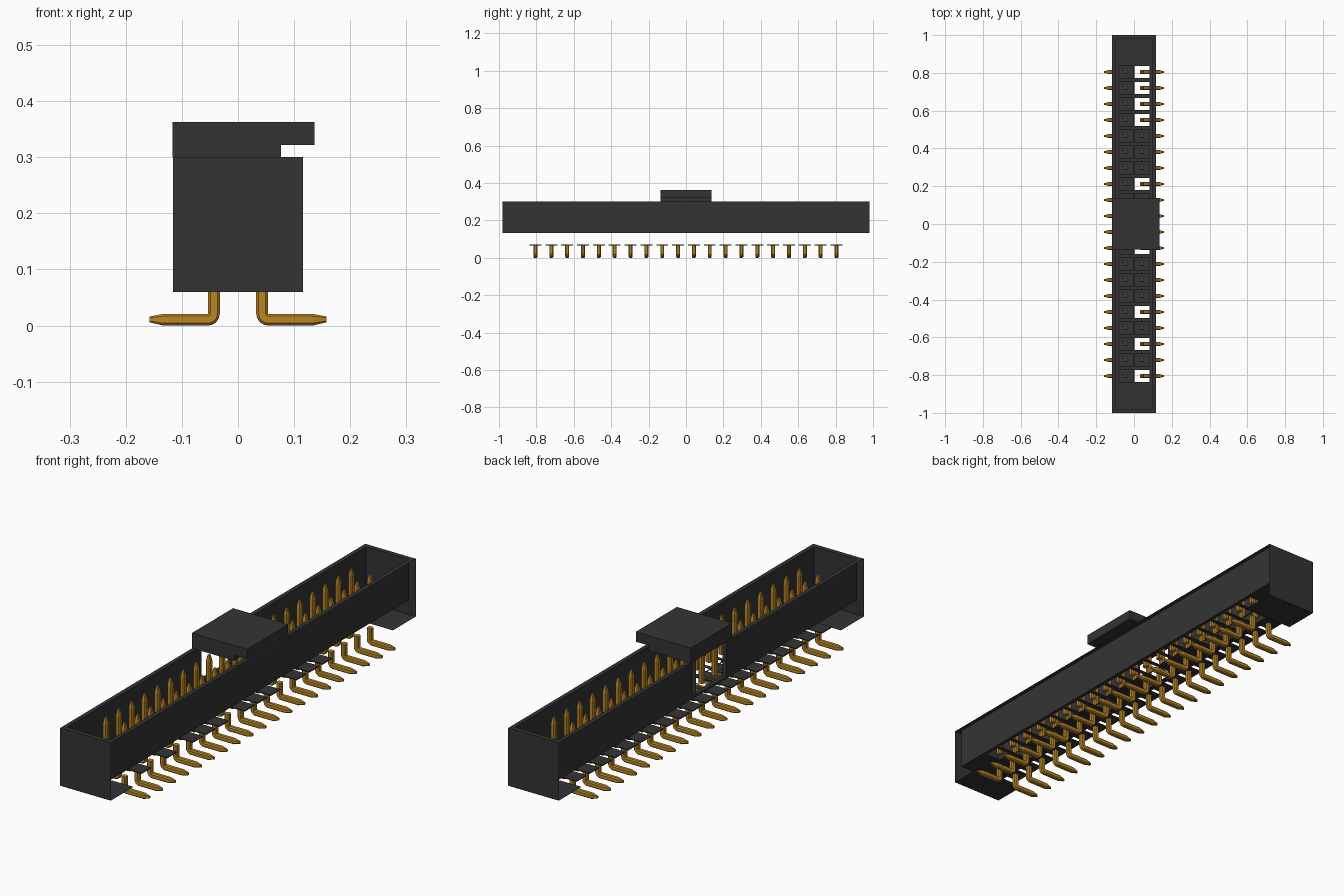
import bpy, bmesh, math
from mathutils import Vector

cube = bpy.data.objects.get("Cube")
if cube:
    bpy.data.objects.remove(cube)


def material(name, rgb):
    m = bpy.data.materials.new(name)
    m.use_nodes = True
    m.diffuse_color = (*rgb, 1)
    bsdf = next(n for n in m.node_tree.nodes if n.type == 'BSDF_PRINCIPLED')
    bsdf.inputs["Base Color"].default_value = (*rgb, 1)
    bsdf.inputs["Roughness"].default_value = 0.6
    return m


BLACK = material("black plastic", (0.034, 0.034, 0.034))
GOLD = material("gold metal", (0.49, 0.24, 0.018))


def finish(name, bm, mat, recalc=True):
    bmesh.ops.remove_doubles(bm, verts=bm.verts, dist=0.0001)
    if recalc:
        bmesh.ops.recalc_face_normals(bm, faces=bm.faces)
    me = bpy.data.meshes.new(name)
    bm.to_mesh(me)
    bm.free()
    me.materials.append(mat)
    ob = bpy.data.objects.new(name, me)
    bpy.context.collection.objects.link(ob)
    return ob


def sheet(bm, us, vs, place, skip=lambda u, v: False):
    """Grid of flat faces between cut lines us and vs; skip() leaves openings."""
    for a, b in zip(us, us[1:]):
        for c, d in zip(vs, vs[1:]):
            if not skip((a + b) / 2, (c + d) / 2):
                bm.faces.new([bm.verts.new(place(u, v))
                              for u, v in ((a, c), (b, c), (b, d), (a, d))])


def sweep(bm, sections):
    """Chamfered bar through (inner point, outer point, y centre, half width)."""
    rings = []
    for inner, outer, y, w in sections:
        a, b = Vector((inner[0], y, inner[1])), Vector((outer[0], y, outer[1]))
        mid, half = (a + b) / 2, (a - b) / 2
        k = 0.6
        corners = ((1, k), (k, 1), (-k, 1), (-1, k), (-1, -k), (-k, -1), (k, -1), (1, -k))
        rings.append([bm.verts.new(mid + half * s + Vector((0, w * t, 0)))
                      for s, t in corners])
    for r, q in zip(rings, rings[1:]):
        for i in range(8):
            j = (i + 1) % 8
            bm.faces.new((r[i], r[j], q[j], q[i]))
    bm.faces.new(rings[0])
    bm.faces.new(rings[-1])


def mirror_x(ob):
    ob.modifiers.new("mirror", 'MIRROR').use_axis[0] = True


# Main dimensions
W, L = 0.116, 1.0             # outer half width and half length
CW, CL = 0.098, 0.98          # cavity half width and half length
BASE, FLOOR, RIM = 0.06, 0.132, 0.30
PIN_X, CELL_X, CELL_Y = 0.043, 0.04, 0.032
PIN_Y = [(i - 9.5) * 0.0847 for i in range(20)]

# End walls
for name, s in (("front_end_wall", -1), ("back_end_wall", 1)):
    bm = bmesh.new()
    sheet(bm, (-W, W), (BASE, RIM), lambda u, v: (u, s * L, v))
    sheet(bm, (-CW, CW), (FLOOR, RIM), lambda u, v: (u, s * CL, v))
    sheet(bm, (-W, W), (0.85, L), lambda u, v: (u, s * v, BASE))
    finish(name, bm, BLACK)

# Top rim
bm = bmesh.new()
sheet(bm, (-W, -CW, CW, W), (-L, -CL, CL, L), lambda u, v: (u, v, RIM),
      lambda u, v: abs(u) < CW and abs(v) < CL)
finish("top_rim", bm, BLACK)

# Long cavity walls, one with the keying slot
SLOT, SILL = 0.10, 0.155
bm = bmesh.new()
sheet(bm, (-CL, CL), (FLOOR, RIM), lambda u, v: (CW, u, v))
finish("left_cavity_wall", bm, BLACK)
bm = bmesh.new()
sheet(bm, (-CL, -SLOT, SLOT, CL), (FLOOR, SILL, RIM), lambda u, v: (-CW, u, v),
      lambda u, v: abs(u) < SLOT and v > SILL)
finish("right_cavity_wall", bm, BLACK)
bm = bmesh.new()
for s in (-1, 1):
    sheet(bm, (-W, -CW), (SILL, RIM), lambda u, v: (u, s * SLOT, v))
sheet(bm, (-W, -CW), (-SLOT, SLOT), lambda u, v: (u, v, SILL))
finish("key_slot_frame", bm, BLACK)

# Cavity floor with a rectangular opening for each pin
xs = [-CW] + [s * PIN_X + t * CELL_X for s in (-1, 1) for t in (-1, 1)] + [CW]
ys = [-CL] + [y + t * CELL_Y for y in PIN_Y for t in (-1, 1)] + [CL]
bm = bmesh.new()
sheet(bm, xs, ys, lambda u, v: (u, v, FLOOR),
      lambda u, v: abs(abs(u) - PIN_X) < 0.005
      and min(abs(v - y) for y in PIN_Y) < 0.005)
finish("cavity_floor", bm, BLACK, recalc=False)

# Thin seats around the pins; some on the left row are open
OPEN = {0, 2, 4, 8, 12, 16, 17, 18, 19}
bm = bmesh.new()
for i, y in enumerate(PIN_Y):
    for s in (-1, 1):
        if s > 0 and i in OPEN:
            continue
        made = bmesh.ops.create_cube(bm, size=1)["verts"]
        bmesh.ops.scale(bm, verts=made, vec=(2 * CELL_X, 2 * CELL_Y, 0.004))
        bmesh.ops.translate(bm, verts=made, vec=(s * PIN_X, y, 0.069))
finish("pin_seats", bm, BLACK)

# Bridge over the middle with an overhanging lip
profile = [(-0.117, RIM), (0.077, RIM), (0.077, 0.322), (0.136, 0.322),
           (0.136, 0.363), (-0.117, 0.363)]
bm = bmesh.new()
face = bm.faces.new([bm.verts.new((x, -0.135, z)) for x, z in profile])
ext = bmesh.ops.extrude_face_region(bm, geom=[face])["geom"]
bmesh.ops.translate(bm, vec=(0, 0.27, 0),
                    verts=[g for g in ext if isinstance(g, bmesh.types.BMVert)])
finish("bridge_clip", bm, BLACK)

# Bent solder tails below
H = 0.0105
px, pz, r = PIN_X + H, 2 * H, 2 * H
bm = bmesh.new()
for y in PIN_Y:
    path = [((px, 0.07), (px - r, 0.07), y, H)]
    for k in range(5):
        a = math.pi * (1 + k / 8)
        path.append(((px, pz), (px + r * math.cos(a), pz + r * math.sin(a)), y, H))
    path.append(((0.133, pz), (0.133, 0), y, H))
    path.append(((0.158, 0.016), (0.158, 0.006), y, 0.004))
    sweep(bm, path)
mirror_x(finish("solder_tails", bm, GOLD))

# Straight contact pins inside the cavity
bm = bmesh.new()
for y in PIN_Y:
    sweep(bm, [((PIN_X + h, z), (PIN_X - h, z), y, h)
               for z, h in ((FLOOR, H), (0.265, H), (0.29, 0.005))])
mirror_x(finish("contact_pins", bm, GOLD))
